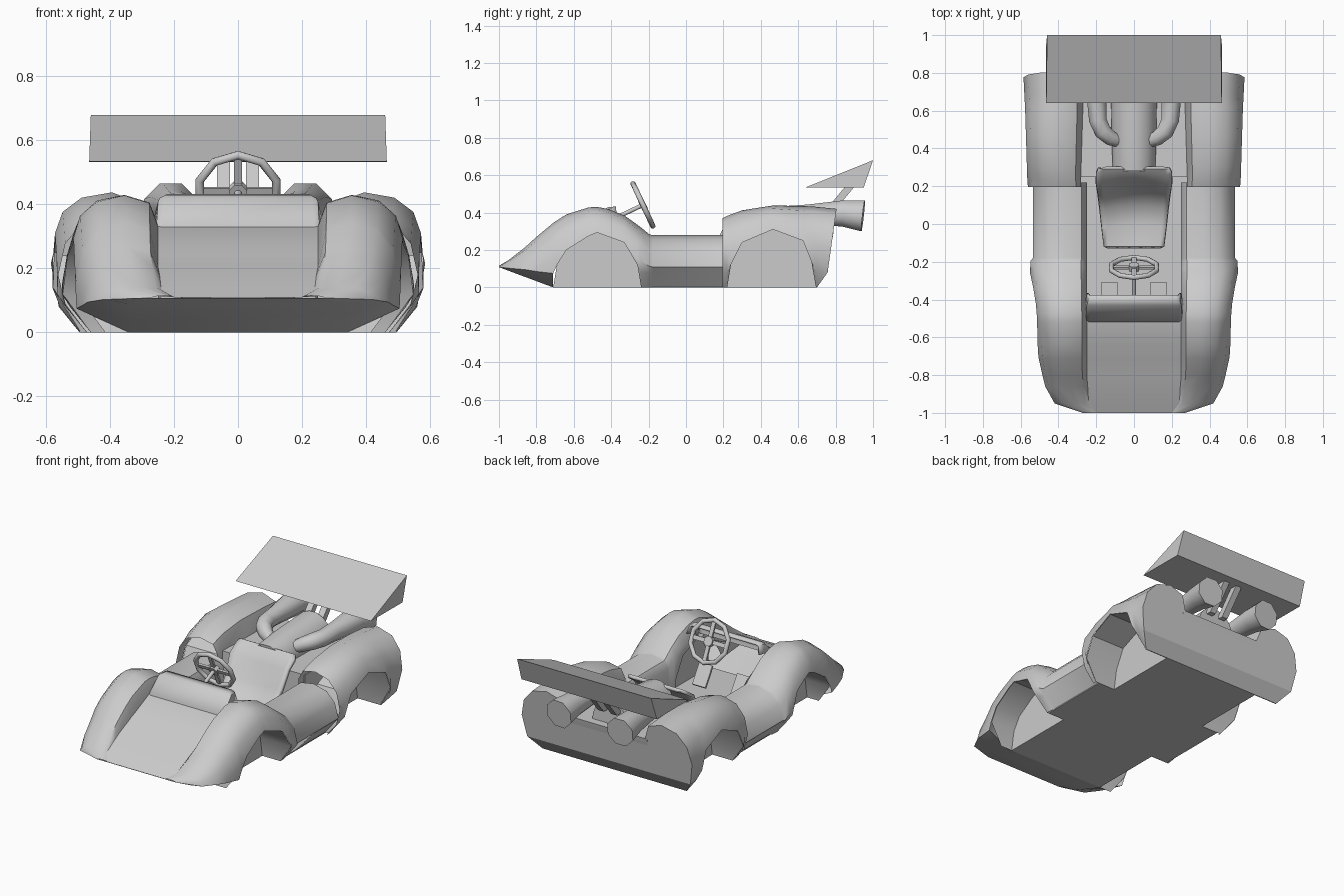
import bpy, bmesh, math
from mathutils import Vector

if "Cube" in bpy.data.objects:
    bpy.data.objects.remove(bpy.data.objects["Cube"], do_unlink=True)

grey = bpy.data.materials.new("body_grey")
grey.use_nodes = True
grey.diffuse_color = (0.6, 0.6, 0.6, 1)
grey.node_tree.nodes["Principled BSDF"].inputs["Base Color"].default_value = grey.diffuse_color


def finish(obj, name, angle=40):
    obj.name = obj.data.name = name
    obj.data.materials.clear()
    obj.data.materials.append(grey)
    bpy.ops.object.select_all(action="DESELECT")
    obj.select_set(True)
    bpy.context.view_layer.objects.active = obj
    bpy.ops.object.shade_smooth_by_angle(angle=math.radians(angle))
    return obj


def build(name, verts, faces, angle=40):
    mesh = bpy.data.meshes.new(name)
    mesh.from_pydata(verts, [], faces)
    bm = bmesh.new()
    bm.from_mesh(mesh)
    bmesh.ops.remove_doubles(bm, verts=bm.verts, dist=0.0005)
    bmesh.ops.recalc_face_normals(bm, faces=bm.faces)
    bm.to_mesh(mesh)
    bm.free()
    obj = bpy.data.objects.new(name, mesh)
    bpy.context.collection.objects.link(obj)
    return finish(obj, name, angle)


def loft(name, rows, angle=40, caps=False, closed=False):
    n = len(rows[0])
    faces = [(r * n + i, r * n + (i + 1) % n, (r + 1) * n + (i + 1) % n, (r + 1) * n + i)
             for r in range(len(rows) - 1) for i in range(n if closed else n - 1)]
    if caps:
        faces += [tuple(range(n)), tuple(range(len(rows) * n - n, len(rows) * n))]
    return build(name, [p for row in rows for p in row], faces, angle)


def prism(name, profile, x0, x1, angle=30):
    return loft(name, [[(x, y, z) for y, z in profile] for x in (x0, x1)], angle, True, True)


def tube(name, path, radii, sides=8, angle=50):
    rows = []
    for k, p in enumerate(path):
        along = Vector(path[min(k + 1, len(path) - 1)]) - Vector(path[max(k - 1, 0)])
        turn = along.to_track_quat("Z", "Y")
        rows.append([Vector(p) + turn @ Vector((math.cos(a), math.sin(a), 0)) * radii[k]
                     for a in (math.tau * (i + 0.5) / sides for i in range(sides))])
    return loft(name, rows, angle, True, True)


def section(y, xi, xo, zi, top, low):
    """Half cross-section of a fender, from the inner wall over the top to the sill."""
    base = max(low, 0.75 * top - 0.1)
    tuck = 0 if low > 0 else 1
    w, h = xo - xi, top - base
    pts = [(xi, min(0.01 + low, zi)), (xi, zi), (xi + 0.1 * w, zi + 0.75 * (top - zi)),
           (xi + 0.4 * w, top), (xi + 0.72 * w, top - 0.13 * h), (xi + 0.92 * w, top - 0.48 * h),
           (xo, base), (xo - 0.025 * tuck, max(0.08, low)), (xo - 0.09 * tuck, low)]
    return [(x, y, z) for x, z in pts]


def flip(pts, s):
    return [(x * s, y, z) for x, y, z in pts]


# Stations: y, inner x, outer x, inner z, top z, lower edge z
front = [(-1, .2, .27, .11, .115, .108), (-.95, .24, .42, .135, .145, .103),
         (-.86, .245, .47, .18, .215, .095), (-.8, .25, .485, .205, .27, .085),
         (-.71, .25, .505, .245, .345, .075), (-.69, .25, .507, .255, .358, .12),
         (-.64, .25, .51, .275, .39, .2), (-.52, .25, .513, .33, .428, .275),
         (-.475, .25, .515, .335, .43, .293), (-.42, .25, .52, .335, .42, .273),
         (-.33, .25, .535, .31, .385, .24), (-.26, .25, .55, .275, .335, .12),
         (-.24, .25, .55, .265, .32, 0), (-.195, .25, .547, .23, .283, 0),
         (-.18, .25, .535, .22, .28, 0), (.22, .25, .535, .22, .28, 0)]
rear = [(.195, .28, .562, .3, .37, 0), (.22, .28, .563, .3, .382, 0), (.24, .28, .565, .3, .39, .12),
        (.3, .28, .567, .3, .412, .24), (.465, .275, .572, .3, .438, .31),
        (.625, .27, .577, .3, .435, .25), (.67, .27, .58, .3, .433, .14), (.695, .27, .581, .3, .431, 0)]


def tail_y(z):
    return 0.805 - (0.42 - z) * 0.14 if z > 0.05 else 0.7


tail = [(x, tail_y(z), z) for x, y, z in section(.8, .27, .585, .3, .42, 0)]
for side, s in (("left", 1), ("right", -1)):
    loft(side + "_front_fender_and_sidepod", [flip(section(*r), s) for r in front])
    loft(side + "_rear_fender", [flip(section(*r), s) for r in rear] + [flip(tail, s)])
    # Wheel wells: flat inner wall and a faceted roof following the arch
    for end, stations in (("front", [(-.71, 0, .505, 0, 0, 0)] + front[5:13]), ("rear", rear[1:])):
        wall = [(s * .335, r[0], r[5]) for r in stations]
        edge = [(s * (r[2] - (.09 if r[5] == 0 else .002)), r[0], r[5]) for r in stations]
        build(f"{side}_{end}_wheel_well_wall", wall, [tuple(range(len(wall)))])
        loft(f"{side}_{end}_wheel_well_roof", [wall, edge])

# Tail panel with its angled lower lip
upper, lip = tail[1:8], tail[7:9]
build("tail_panel", upper + flip(upper, -1)[::-1], [tuple(range(14))])
build("tail_lip", lip + flip(lip, -1)[::-1], [(0, 1, 2, 3)])

# Hood and sloped nose underside
loft("hood", [[(-r[1], r[0], r[3]), (r[1], r[0], r[3])] for r in front[:9]])
ramp = []
for y, xi, xo, zi, top, low in front[:5]:
    half = [(xo, y, low), (min(.34, xo * .85), y, .108 * (-.71 - y) / .29)]
    ramp.append(half + flip(half, -1)[::-1])
loft("nose_underside", ramp)

# Floor, narrowed between the wheels
spans = [(-.71, -.24, .335), (-.24, .22, .45), (.22, .695, .335), (.695, .7, .495)]
for i, (a, b, w) in enumerate(spans):
    prism(f"floor_{i + 1}", [(a, 0), (b, 0), (b, .01), (a, .01)], -w, w)

# Cowl in front of the driver
cowl = [(-.525, .325, .255), (-.43, .42, .25), (-.415, .43, .245), (-.375, .432, .24)]
cowl_rows = [[(-w - .012, y + .01, z - .06), (-w, y, z - .01), (-w + .018, y, z), (w - .018, y, z),
              (w, y, z - .01), (w + .012, y + .01, z - .06)] for y, z, w in cowl]
thick = loft("cowl", cowl_rows, 35).modifiers.new("thickness", "SOLIDIFY")
thick.thickness = .012

# Pedals
for side, s in (("left", 1), ("right", -1)):
    prism(side + "_pedal", [(-.39, .2), (-.38, .21), (-.31, .1), (-.32, .09)], s * .085, s * .175)

# Seat: a reclined bucket with raised edges
seat_line = [(-.13, .08, .14), (-.12, .115, .16), (0, .1, .17), (.1, .12, .18), (.17, .2, .19),
             (.225, .31, .2), (.265, .37, .2), (.29, .388, .19), (.305, .38, .145)]
seat_rows = []
for k, (y, z, w) in enumerate(seat_line):
    lift = .02 if 1 < k < 6 else 0
    seat_rows.append([(w * u, y - lift * u * u, z + lift * u * u)
                      for u in (-1, -.85, -.4, 0, .4, .85, 1)])
thick = loft("seat", seat_rows, 50).modifiers.new("thickness", "SOLIDIFY")
thick.thickness = .02

# Engine deck and engine
prism("engine_deck", [(.25, .01), (.25, .3), (.79, .3), (.75, .08), (.7, .01)], -.285, .285)
tube("engine", [(0, .29, .285), (0, .45, .3), (0, .74, .31)], [.115, .12, .125], 16)

# Exhausts: bent pipes widening into megaphones
for side, s in (("left", 1), ("right", -1)):
    path = [(.085, .44, .35), (.125, .455, .37), (.165, .49, .385), (.192, .55, .39), (.197, .65, .392),
            (.205, .84, .395), (.21, .947, .383)]
    tube(side + "_exhaust", flip(path, s), [.035, .042, .048, .05, .055, .076, .09])

# Rear wing: a solid wedge on two struts
wedge = [(.64, .535), (.95, .533), (1, .68)]
loft("wing", [[(s * (.465 if z < .6 else .46), y, z) for y, z in wedge] for s in (-1, 1)], 20, True, True)
for side, s in (("left", 1), ("right", -1)):
    prism(side + "_wing_strut", [(.72, .38), (.77, .38), (.91, .55), (.86, .55)], s * .025, s * .065)

# Steering wheel, spokes and column
hub, tilt = Vector((0, -.23, .441)), math.radians(-65)
bpy.ops.mesh.primitive_torus_add(major_segments=10, minor_segments=8, major_radius=.125,
                                 minor_radius=.014, location=hub, rotation=(tilt, 0, math.radians(18)))
rim = bpy.context.object
rim.rotation_euler = (tilt, 0, 0)
for v in rim.data.vertices:
    # Bring a corner of the rim to the very top
    a = math.radians(18)
    x, y = v.co.x, v.co.y
    v.co.x, v.co.y = x * math.cos(a) - y * math.sin(a), x * math.sin(a) + y * math.cos(a)
finish(rim, "steering_wheel_rim", 60)
for i in range(2):
    bpy.ops.mesh.primitive_cube_add(size=1, location=hub, rotation=(tilt, 0, 0))
    bpy.context.object.scale = ((.235, .025, .012), (.025, .235, .012))[i]
    finish(bpy.context.object, f"steering_spoke_{i + 1}")
tube("steering_hub", [hub + Vector((0, -.014, -.007)), hub + Vector((0, .014, .007))], [.03, .03], 8, 30)
tube("steering_column", [hub, (0, -.4, .36)], [.012, .012])
